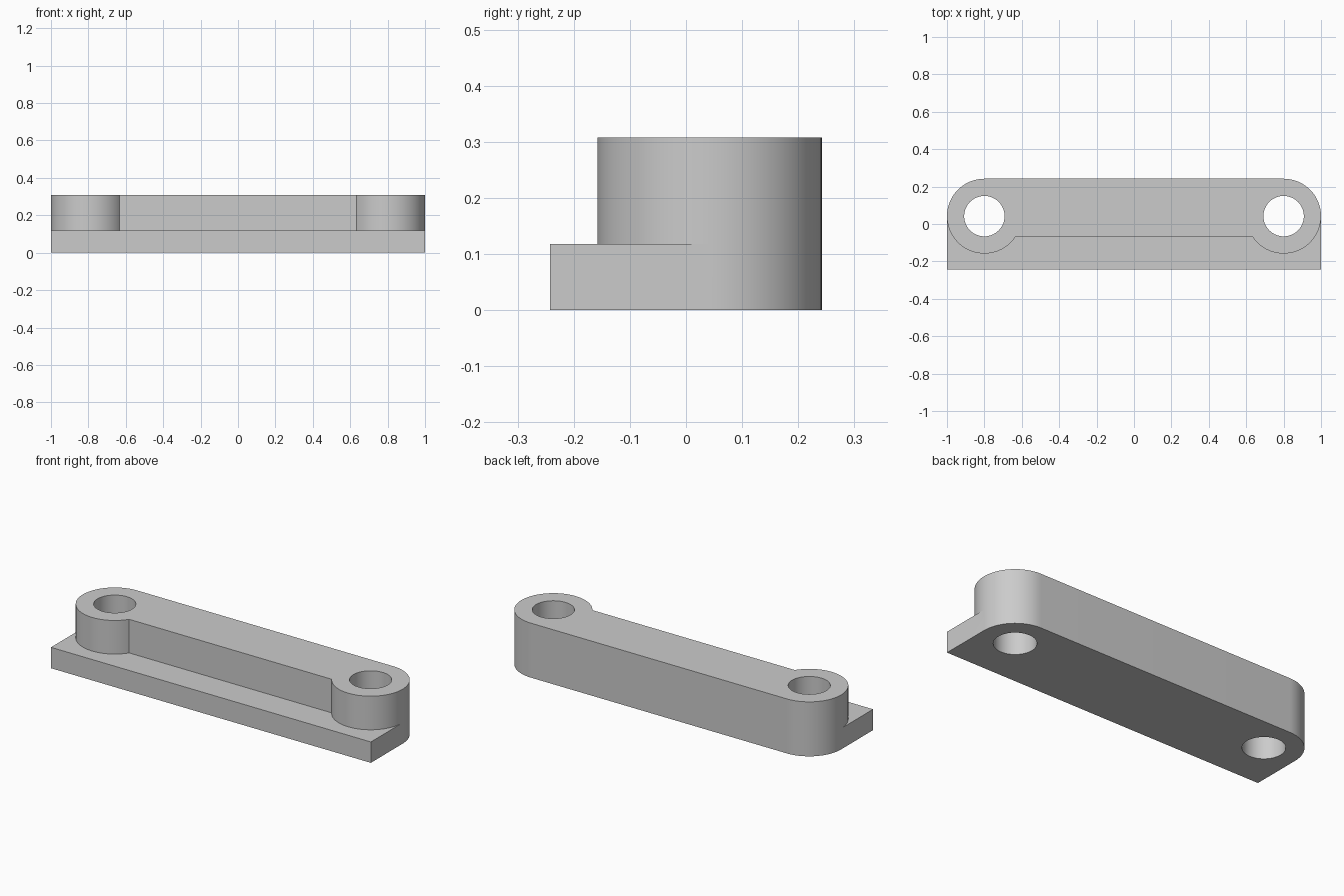
import bpy, bmesh
from math import pi, sin, cos, asin, sqrt

cube = bpy.data.objects.get("Cube")
if cube:
    bpy.data.objects.remove(cube, do_unlink=True)

HALF = 1.0            # half length
DEPTH = 0.242         # half depth
R = 0.2               # boss radius
BORE = 0.108          # bore radius
CX, CY = HALF - R, DEPTH - R
STEP, TOP = 0.118, 0.308
RECESS = -0.068       # front face of the upper web

mat = bpy.data.materials.new("plain grey")
mat.use_nodes = True
grey = (0.6, 0.6, 0.6, 1)
mat.diffuse_color = grey
mat.node_tree.nodes["Principled BSDF"].inputs["Base Color"].default_value = grey


def arc(cx, cy, r, start, end, steps):
    return [(cx + r * cos(start + (end - start) * i / steps),
             cy + r * sin(start + (end - start) * i / steps))
            for i in range(steps + 1)]


def mirrored(half):
    """Close a right-hand outline (front to back) with its mirror image."""
    return half + [(-x, y) for x, y in reversed(half)]


def prism(name, outline, z0, z1):
    bm = bmesh.new()
    face = bm.faces.new([bm.verts.new((x, y, z0)) for x, y in outline])
    ext = bmesh.ops.extrude_face_region(bm, geom=[face])
    top = [v for v in ext["geom"] if isinstance(v, bmesh.types.BMVert)]
    bmesh.ops.translate(bm, verts=top, vec=(0, 0, z1 - z0))
    bmesh.ops.recalc_face_normals(bm, faces=bm.faces)
    mesh = bpy.data.meshes.new(name)
    bm.to_mesh(mesh)
    bm.free()
    mesh.materials.append(mat)
    obj = bpy.data.objects.new(name, mesh)
    bpy.context.collection.objects.link(obj)
    return obj


def boolean(target, tool, operation):
    bpy.context.view_layer.objects.active = target
    mod = target.modifiers.new(operation, "BOOLEAN")
    mod.object, mod.operation, mod.solver = tool, operation, "EXACT"
    bpy.ops.object.modifier_apply(modifier=mod.name)
    bpy.data.objects.remove(tool, do_unlink=True)


# Outlines: rounded back corners, shared by the base and the upper web
corner = arc(CX, CY, R, 0, pi / 2, 24)
base_outline = mirrored([(HALF, -DEPTH)] + corner)

# Round bosses stand proud of the recessed front face of the web
notch = -pi + asin((CY - RECESS) / R)
upper_outline = mirrored(arc(CX, CY, R, notch, 0, 40)[:-1] + corner)

body = prism("link_body", base_outline, 0, STEP)
upper = prism("upper_web", upper_outline, STEP, TOP)
boolean(body, upper, "UNION")

# Through bores
for side in (-1, 1):
    bore = prism("bore_cutter", arc(side * CX, CY, BORE, 0, 2 * pi, 64)[:-1], -0.1, TOP + 0.1)
    boolean(body, bore, "DIFFERENCE")

bpy.ops.object.select_all(action="DESELECT")
body.select_set(True)
bpy.context.view_layer.objects.active = body
bpy.ops.object.shade_smooth_by_angle(angle=pi / 6)
